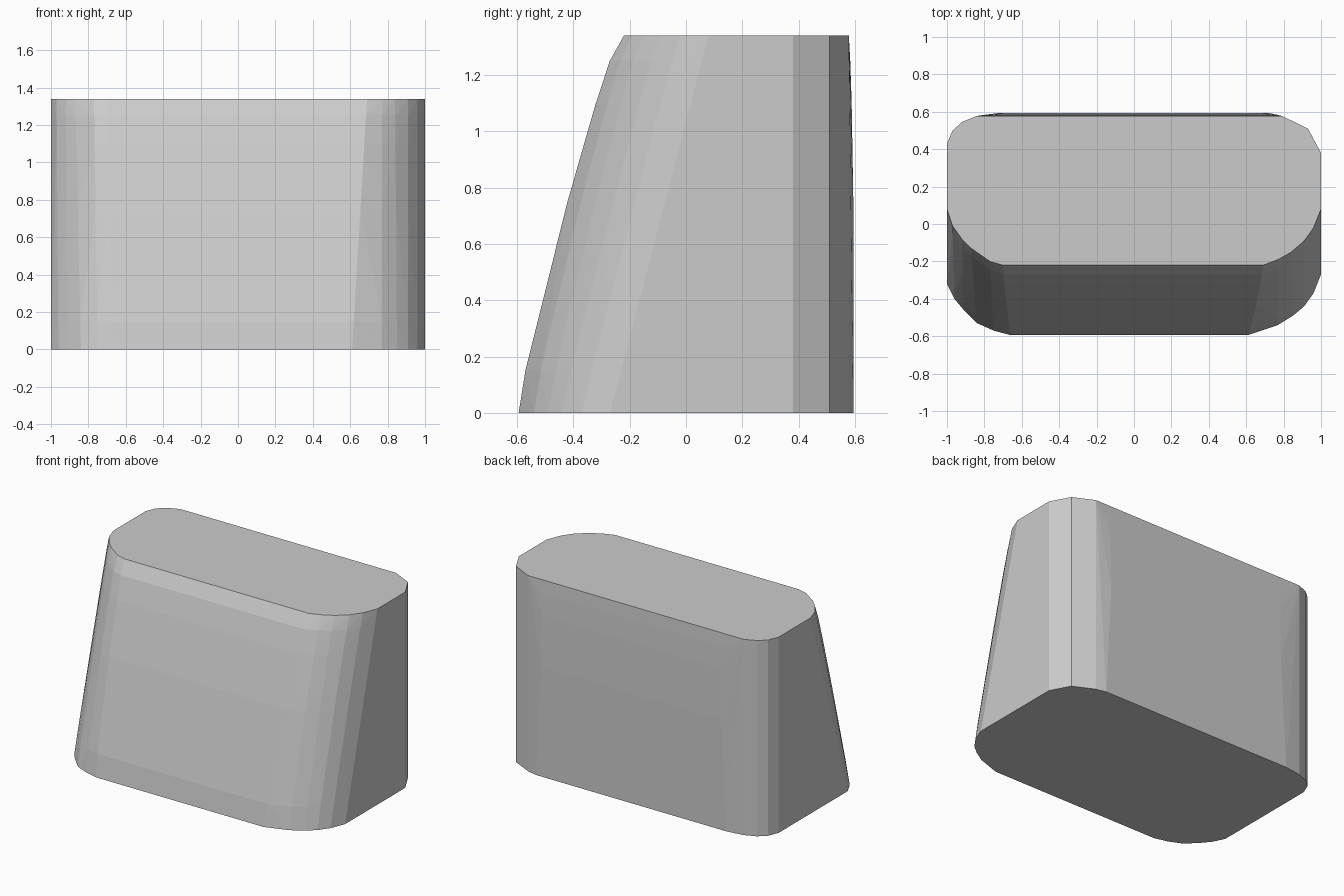
import bpy, bmesh, math

if "Cube" in bpy.data.objects:
    bpy.data.objects.remove(bpy.data.objects["Cube"])

HEIGHT = 1.34

# Front half of the outline, right to left: x, y at the base / x, y at the top / bulge weight
FRONT = [
    (1.0, -0.27, 1.0, 0.08, 0.0), (0.96, -0.37, 0.96, -0.02, 0.2),
    (0.91, -0.44, 0.91, -0.09, 0.4), (0.85, -0.49, 0.84, -0.15, 0.6),
    (0.77, -0.54, 0.77, -0.19, 0.8), (0.61, -0.594, 0.69, -0.22, 1.0),
    (-0.66, -0.594, -0.70, -0.22, 1.0), (-0.75, -0.57, -0.77, -0.20, 0.9),
    (-0.84, -0.53, -0.87, -0.13, 0.6), (-0.91, -0.46, -0.92, -0.08, 0.4),
    (-0.96, -0.40, -0.97, -0.01, 0.2), (-1.0, -0.32, -1.0, 0.08, 0.0),
]
# Back half, left to right: x, y (same at every height), bulge weight
BACK = [
    (-1.0, 0.43, 0), (-0.97, 0.50, 0), (-0.92, 0.545, 0), (-0.84, 0.578, 0),
    (0.79, 0.578, 0), (0.93, 0.51, 0), (1.0, 0.38, 0),
]
# Levels: z, forward bulge of the leaning front, y of the back panel, its half width
LEVELS = [
    (0.0, 0.0, 0.594, 0.72), (0.15, 0.018, 0.594, 0.70), (0.75, 0.036, 0.594, 0.68),
    (1.1, 0.033, 0.588, 0.68), (1.25, 0.025, 0.583, 0.70), (HEIGHT, 0.0, 0.578, 0.75),
]

# Block body: stacked outlines wrapped in one faceted convex skin
bm = bmesh.new()
for z, bulge, back_y, half in LEVELS:
    t = z / HEIGHT
    for x0, y0, x1, y1, w in FRONT:
        bm.verts.new((x0 + (x1 - x0) * t, y0 + (y1 - y0) * t - bulge * w, z))
    for x, y, _ in BACK:
        bm.verts.new((x, y, z))
    for s in (-1, 1):
        bm.verts.new((s * half, back_y, z))

hull = bmesh.ops.convex_hull(bm, input=bm.verts[:])
loose = {g for g in hull["geom_interior"] + hull["geom_unused"]
         if isinstance(g, bmesh.types.BMVert)}
bmesh.ops.delete(bm, geom=list(loose), context='VERTS')
bmesh.ops.dissolve_limit(bm, angle_limit=math.radians(0.5),
                         verts=bm.verts[:], edges=bm.edges[:])
bmesh.ops.recalc_face_normals(bm, faces=bm.faces[:])

mesh = bpy.data.meshes.new("leaning_block")
bm.to_mesh(mesh)
bm.free()
block = bpy.data.objects.new("leaning_block", mesh)
bpy.context.collection.objects.link(block)
